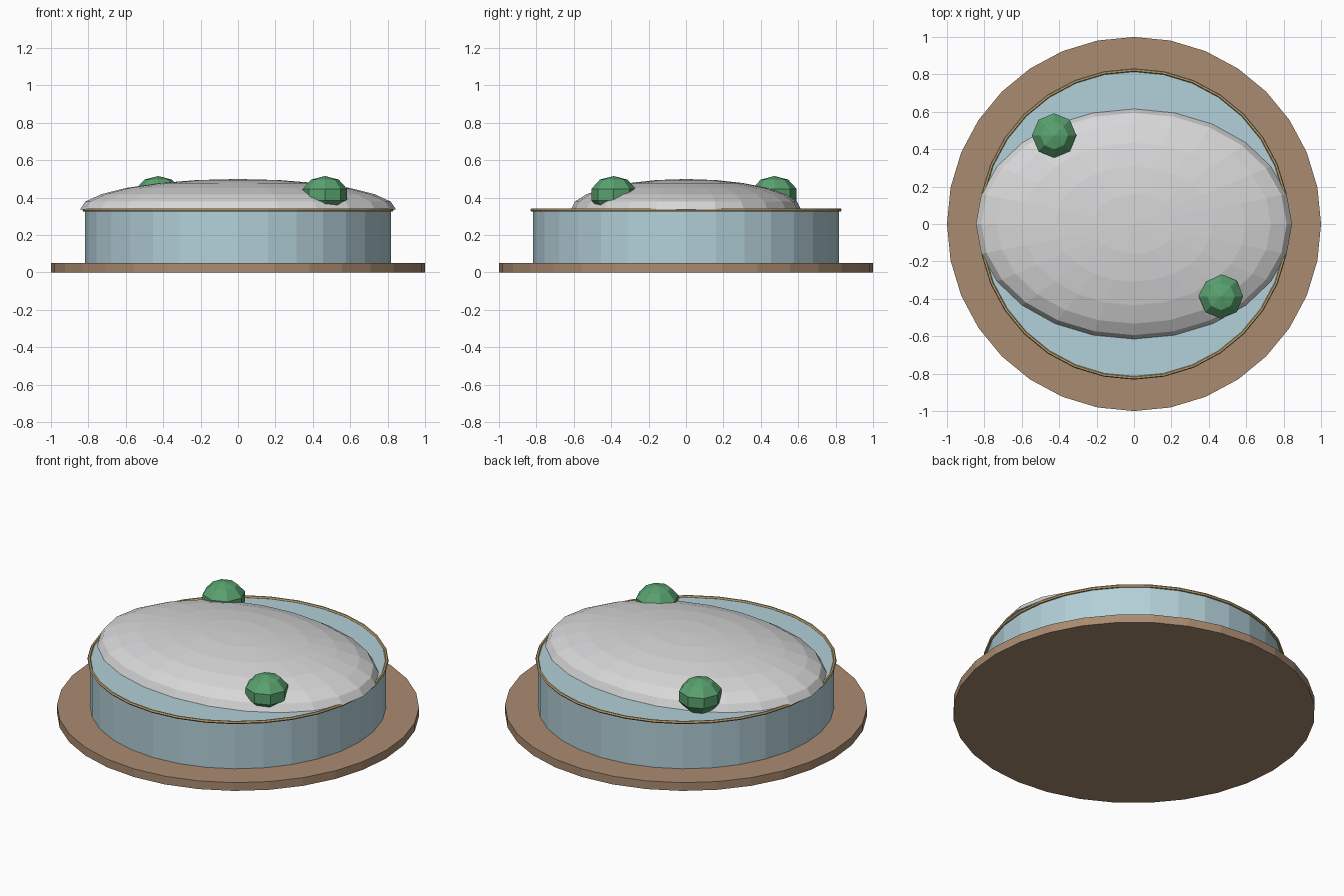
import bpy, bmesh, math
from mathutils import Matrix

if "Cube" in bpy.data.objects:
    bpy.data.objects.remove(bpy.data.objects["Cube"])


def material(name, rgb):
    m = bpy.data.materials.new(name)
    m.diffuse_color = (*rgb, 1)
    m.use_nodes = True
    m.node_tree.nodes["Principled BSDF"].inputs["Base Color"].default_value = m.diffuse_color
    return m


brown = material("brown wood", (0.40, 0.26, 0.165))
blue = material("pale blue", (0.45, 0.63, 0.69))
tan = material("tan gold", (0.55, 0.40, 0.18))
grey = material("light grey", (0.68, 0.68, 0.69))
green = material("leaf green", (0.10, 0.36, 0.16))


def add(name, bm, mat):
    bmesh.ops.recalc_face_normals(bm, faces=bm.faces)
    me = bpy.data.meshes.new(name)
    bm.to_mesh(me)
    bm.free()
    me.materials.append(mat)
    ob = bpy.data.objects.new(name, me)
    bpy.context.collection.objects.link(ob)
    return ob


def disc(name, r, z0, z1, mat):
    bm = bmesh.new()
    bmesh.ops.create_cone(bm, cap_ends=True, segments=32, radius1=r, radius2=r,
                          depth=z1 - z0, matrix=Matrix.Translation((0, 0, (z0 + z1) / 2)))
    return add(name, bm, mat)


def ball(name, loc, scale, segs, rings, mat, half=False, turn=0):
    bm = bmesh.new()
    bmesh.ops.create_uvsphere(bm, u_segments=segs, v_segments=rings, radius=1)
    if half:  # keep the upper half and close it
        low = [v for v in bm.verts if v.co.z < -0.01]
        bmesh.ops.delete(bm, geom=low, context='VERTS')
        bmesh.ops.holes_fill(bm, edges=[e for e in bm.edges if e.is_boundary], sides=0)
    m = Matrix.Translation(loc) @ Matrix.Rotation(turn, 4, 'Z') @ Matrix.Diagonal((*scale, 1))
    bmesh.ops.transform(bm, matrix=m, verts=bm.verts)
    return add(name, bm, mat)


# base plate and drum
disc("base_plate", 1.0, 0.0, 0.05, brown)
disc("drum", 0.818, 0.05, 0.333, blue)

# thin rim around the drum top
bpy.ops.mesh.primitive_torus_add(major_segments=32, minor_segments=6, major_radius=0.823,
                                 minor_radius=0.009, location=(0, 0, 0.334))
rim = bpy.context.object
rim.name = "rim"
rim.data.materials.append(tan)

# oval dome lying on the drum
ball("dome", (0, 0, 0.336), (0.845, 0.615, 0.163), 24, 12, grey, half=True)

# two small shrubs on the dome
for i, (x, y) in enumerate([(0.465, -0.387), (-0.427, 0.473)]):
    ball(f"shrub_{i + 1}", (x, y, 0.415), (0.125, 0.125, 0.1), 8, 5, green)
